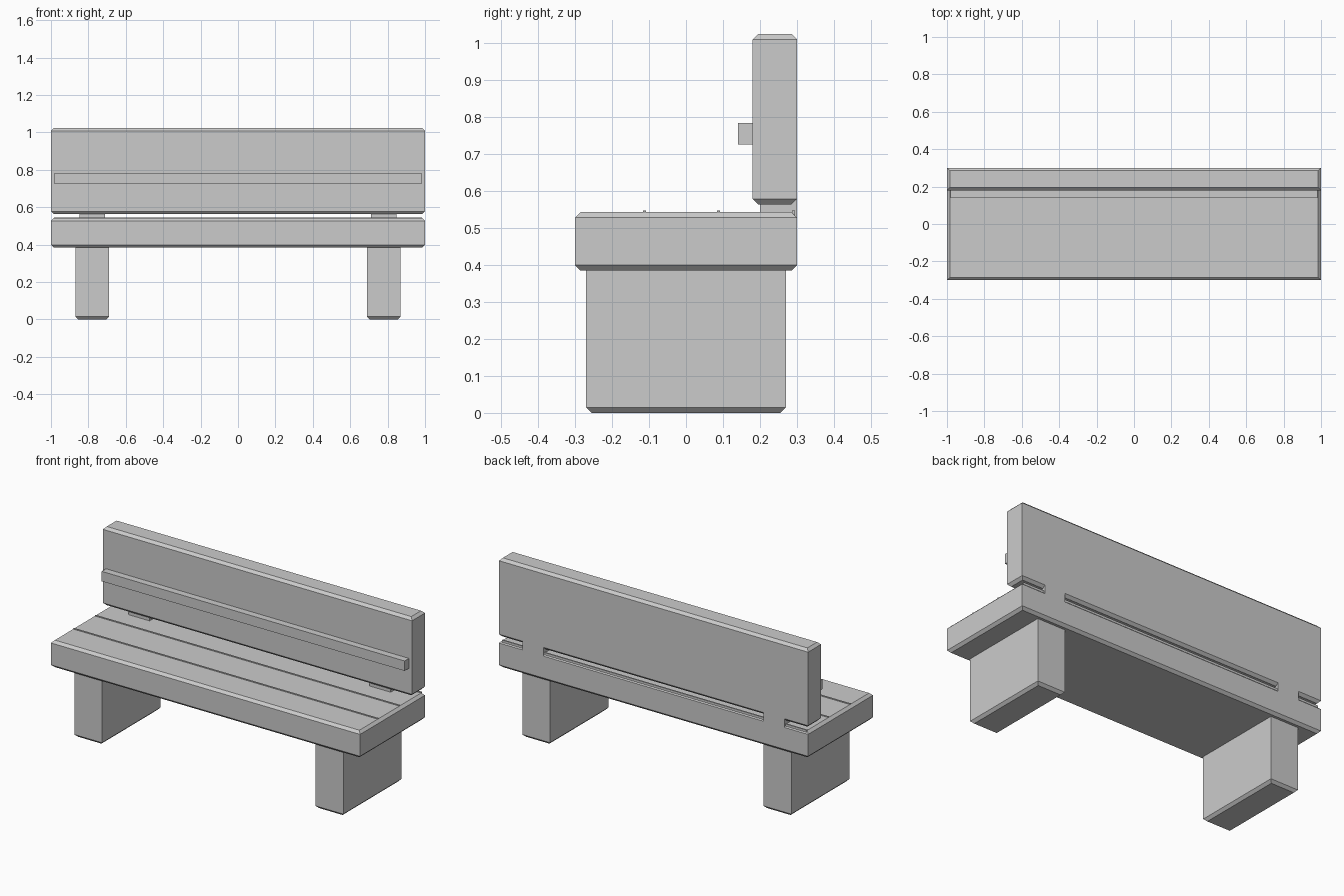
import bpy, bmesh

if "Cube" in bpy.data.objects:
    bpy.data.objects.remove(bpy.data.objects["Cube"])


def block(name, x, y, z, chamfer=0.0):
    """Box from (min, max) ranges, with chamfered top and bottom rims."""
    bm = bmesh.new()
    bmesh.ops.create_cube(bm, size=1)
    for v in bm.verts:
        v.co = [lo + (c + 0.5) * (hi - lo) for c, (lo, hi) in zip(v.co, (x, y, z))]
    if chamfer:
        rims = [e for e in bm.edges if abs(e.verts[0].co.z - e.verts[1].co.z) < 1e-5]
        bmesh.ops.bevel(bm, geom=rims, offset=chamfer, segments=1,
                        affect='EDGES', profile=0.5)
    bmesh.ops.recalc_face_normals(bm, faces=bm.faces)
    mesh = bpy.data.meshes.new(name)
    bm.to_mesh(mesh)
    bm.free()
    obj = bpy.data.objects.new(name, mesh)
    bpy.context.collection.objects.link(obj)
    return obj


# Seat slab and backrest slab
block("seat", (-1, 1), (-0.30, 0.30), (0.384, 0.542), 0.015)
block("backrest", (-1, 1), (0.18, 0.30), (0.563, 1.023), 0.015)

# Rail across the front of the backrest
block("back_rail", (-0.98, 0.98), (0.14, 0.19), (0.725, 0.783))

# Thin raised strips along the seat
for i, y in enumerate((-0.112, 0.088, 0.29)):
    block(f"seat_strip_{i + 1}", (-0.985, 0.985), (y - 0.004, y + 0.004), (0.53, 0.546))

# Legs and backrest supports, one per side
for side, s in (("left", -1), ("right", 1)):
    cx = 0.78 * s
    block(f"{side}_leg", (cx - 0.09, cx + 0.09), (-0.27, 0.27), (0, 0.41), 0.015)
    block(f"{side}_back_support", (cx - 0.068, cx + 0.068), (0.20, 0.30), (0.50, 0.60))
